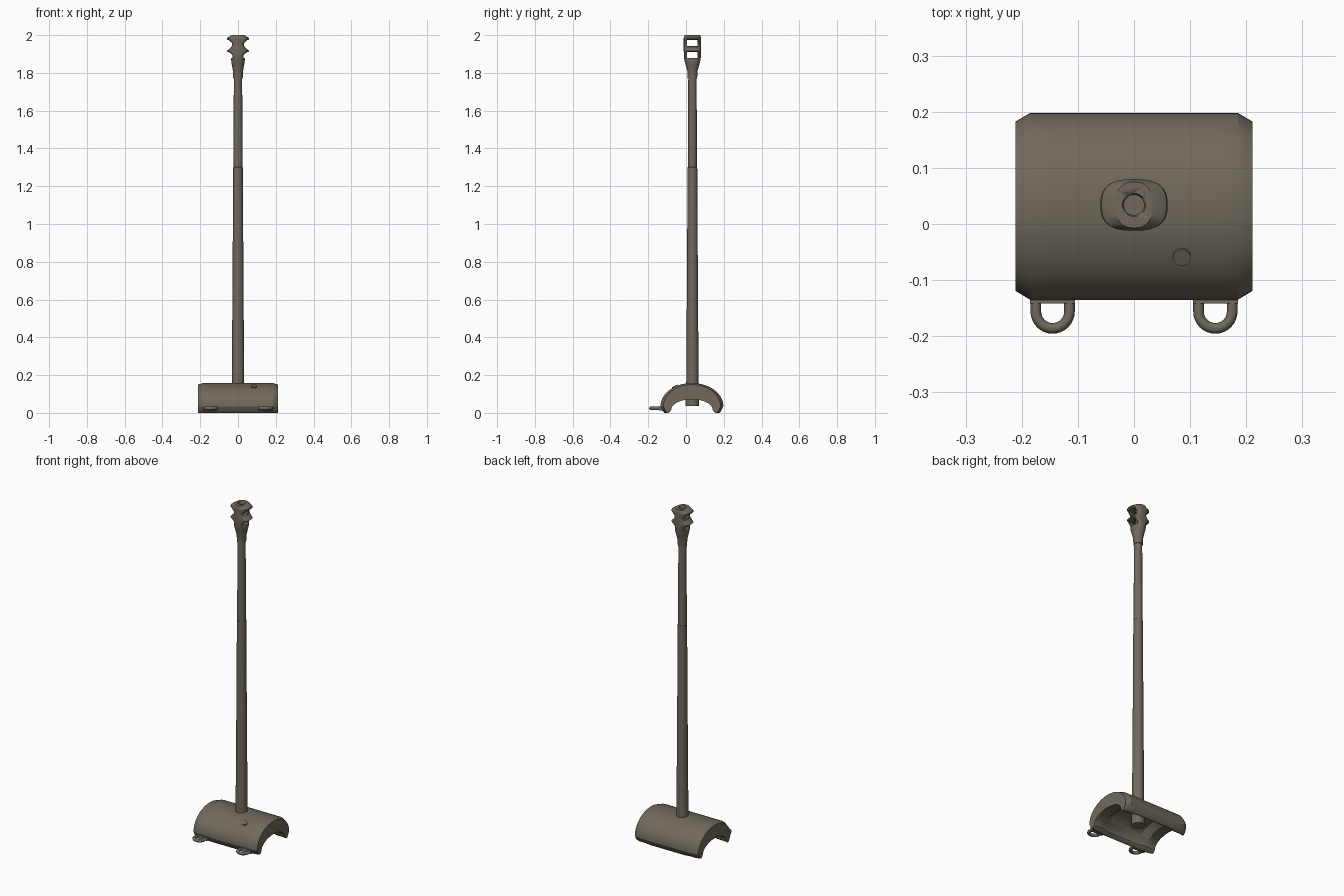
import bpy, bmesh
from math import sin, cos, pi
from mathutils import Vector, Matrix

cube = bpy.data.objects.get("Cube")
if cube:
    bpy.data.objects.remove(cube, do_unlink=True)

# Single drab metal colour
drab = bpy.data.materials.new("drab_metal")
drab.use_nodes = True
COLOUR = (0.16, 0.14, 0.107, 1)
drab.diffuse_color = COLOUR
drab.node_tree.nodes["Principled BSDF"].inputs["Base Color"].default_value = COLOUR

AXIS_Y = 0.034   # barrel axis


def finish(name, bm, angle=0.6):
    bmesh.ops.recalc_face_normals(bm, faces=bm.faces)
    mesh = bpy.data.meshes.new(name)
    bm.to_mesh(mesh)
    bm.free()
    mesh.materials.append(drab)
    obj = bpy.data.objects.new(name, mesh)
    bpy.context.collection.objects.link(obj)
    bpy.ops.object.select_all(action='DESELECT')
    obj.select_set(True)
    bpy.context.view_layer.objects.active = obj
    bpy.ops.object.shade_smooth_by_angle(angle=angle)
    return obj


def loft(name, rings, angle=0.6):
    """Skin closed rings of equal length and cap both ends."""
    bm = bmesh.new()
    loops = [[bm.verts.new(p) for p in ring] for ring in rings]
    n = len(loops[0])
    for a, b in zip(loops, loops[1:]):
        for i in range(n):
            j = (i + 1) % n
            bm.faces.new((a[i], a[j], b[j], b[i]))
    bm.faces.new(loops[0])
    bm.faces.new(loops[-1])
    return finish(name, bm, angle)


def oval(z, rx, ry, power=1.0, n=32):
    """Horizontal oval around the barrel axis; power below 1 squares it."""
    ring = []
    for i in range(n):
        c, s = cos(2 * pi * i / n), sin(2 * pi * i / n)
        x = rx * abs(c) ** power * (1 if c > 0 else -1)
        y = ry * abs(s) ** power * (1 if s > 0 else -1)
        ring.append((x, AXIS_Y + y, z))
    return ring


def cut(target, cutter):
    cutter.hide_render = True
    cutter.hide_viewport = True
    mod = target.modifiers.new(cutter.name, 'BOOLEAN')
    mod.operation = 'DIFFERENCE'
    mod.solver = 'EXACT'
    mod.object = cutter


def box(name, centre, size):
    bm = bmesh.new()
    bmesh.ops.create_cube(bm, size=1, matrix=Matrix.Translation(centre) @ Matrix.Diagonal((*size, 1)))
    return finish(name, bm)


# Curved mantlet: arched shell with rounded lips, chamfered ends, hollow middle
def arch(x, outer_y, outer_z, inner_y, inner_z, n=28, lip=8):
    mid, high, low = 0.0315, 0.035, 0.015
    pts = []
    for i in range(n + 1):
        a = pi * i / n
        pts.append((x, mid + outer_y * cos(a), high + outer_z * sin(a)))
    for i in range(1, lip):
        t = i / lip
        pts.append((x, mid - outer_y + (outer_y - inner_y) * t,
                    high + (low - high) * t - 0.025 * sin(pi * t)))
    for i in range(n + 1):
        a = pi * (1 - i / n)
        pts.append((x, mid + inner_y * cos(a), low + inner_z * sin(a)))
    for i in range(1, lip):
        t = i / lip
        pts.append((x, mid + inner_y + (outer_y - inner_y) * t,
                    low + (high - low) * t - 0.025 * sin(pi * t)))
    return pts


half = [(0.211, 0.151, 0.115, 0.11, 0.057), (0.185, 0.1665, 0.123, 0.11, 0.057),
        (0.15, 0.1665, 0.123, 0.11, 0.057), (0.11, 0.1665, 0.123, 0.122, 0.09)]
sections = [(-s[0], *s[1:]) for s in half] + half[::-1]
loft("mantlet", [arch(*s) for s in sections], 0.45)

# Sight port plate lying on the mantlet
normal = Vector((0, -0.427, 0.904))
bm = bmesh.new()
bmesh.ops.create_cone(bm, cap_ends=True, segments=20, radius1=0.016, radius2=0.016, depth=0.009,
                      matrix=Matrix.Translation((0.085, -0.058, 0.139)) @ normal.to_track_quat('Z', 'Y').to_matrix().to_4x4())
finish("sight_port", bm)

# Tapered barrel with a stub under the mantlet
barrel = [(0.036, 0.036), (0.12, 0.036), (0.121, 0.033), (0.7, 0.029), (1.3, 0.0255),
          (1.301, 0.0245), (1.78, 0.022)]
loft("barrel", [oval(z, r, r) for z, r in barrel])

# Muzzle brake: flared neck, two chambers and swept baffles
brake_sections = [(1.77, .025, .025, 1), (1.81, .027, .027, 1), (1.845, .033, .037, .95),
                  (1.868, .036, .043, .85), (1.895, .035, .045, .8), (1.915, .06, .046, .75),
                  (1.938, .035, .046, .75), (1.958, .035, .046, .75), (1.979, .06, .046, .75),
                  (1.985, .058, .046, .75), (2.0, .034, .041, .85)]
brake = loft("muzzle_brake", [oval(*s) for s in brake_sections])
for name, z, h in (("lower_window_cutter", 1.894, 0.032), ("upper_window_cutter", 1.958, 0.032)):
    cut(brake, box(name, (0, AXIS_Y, z), (0.2, 0.056, h)))
cut(brake, loft("bore_cutter", [oval(1.83, .018, .018), oval(1.99, .018, .018), oval(2.02, .026, .026)]))

# Two lifting loops with mounting plates along the front lip
for side, x in (("left", 0.145), ("right", -0.145)):
    curve = [(0.03, -0.125)]
    curve += [(0.03 * cos(pi * i / 16), -0.156 - 0.03 * sin(pi * i / 16)) for i in range(17)]
    curve += [(-0.03, -0.125)]
    rings = []
    for i, (px, py) in enumerate(curve):
        a = pi * min(max(i - 1, 0), 16) / 16
        out = Vector((cos(a), -sin(a), 0))
        rings.append([Vector((x + px, py, 0.024)) + 0.0095 * (out * cos(t) + Vector((0, 0, sin(t))))
                      for t in (2 * pi * k / 10 for k in range(10))])
    loft(side + "_lifting_loop", rings, 0.8)
    box(side + "_loop_plate", (x, -0.132, 0.024), (0.08, 0.02, 0.022))
